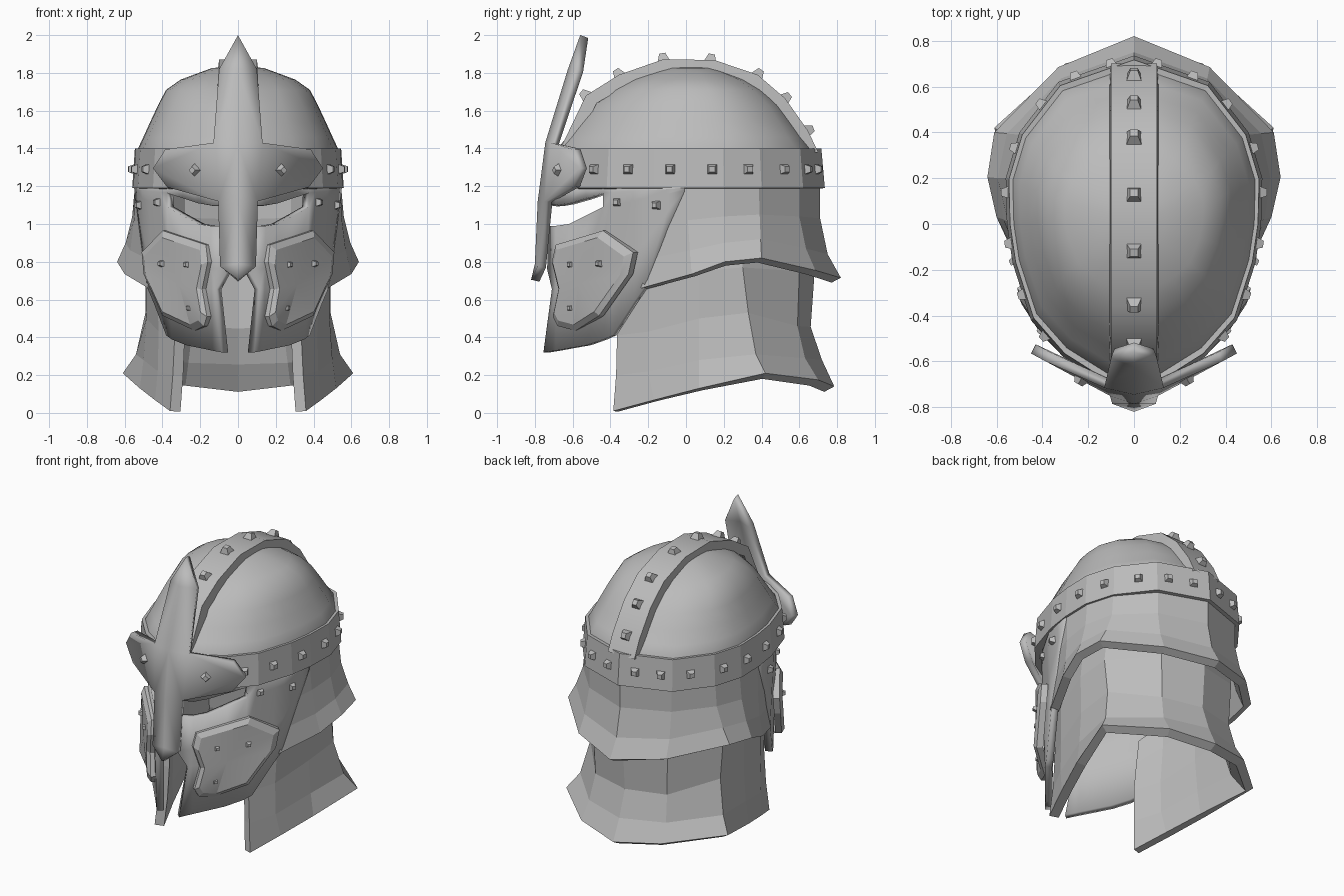
import bpy, bmesh, math
from mathutils import Vector

if "Cube" in bpy.data.objects:
    bpy.data.objects.remove(bpy.data.objects["Cube"])

steel = bpy.data.materials.new("grey_steel")
steel.diffuse_color = (0.5, 0.5, 0.5, 1)
steel.use_nodes = True
steel.node_tree.nodes["Principled BSDF"].inputs["Base Color"].default_value = steel.diffuse_color


def build(name, verts, faces, thick=0, mirror=False, angle=None, closed=False):
    """Mesh with outward normals, optional mirroring in x and inward thickness."""
    me = bpy.data.meshes.new(name)
    me.from_pydata([tuple(v) for v in verts], [], faces)
    bm = bmesh.new()
    bm.from_mesh(me)
    bmesh.ops.recalc_face_normals(bm, faces=bm.faces)
    if not closed:
        out = sum(f.normal.dot(f.calc_center_median() - Vector((0, 0, 1))) * f.calc_area() for f in bm.faces)
        if out < 0:
            bmesh.ops.reverse_faces(bm, faces=bm.faces)
    bm.to_mesh(me)
    bm.free()
    me.materials.append(steel)
    ob = bpy.data.objects.new(name, me)
    bpy.context.collection.objects.link(ob)
    if mirror:
        ob.modifiers.new("mirror", 'MIRROR')
    if thick:
        m = ob.modifiers.new("thickness", 'SOLIDIFY')
        m.thickness, m.offset = thick, -1
    if angle:
        bpy.context.view_layer.objects.active = ob
        ob.select_set(True)
        bpy.ops.object.shade_smooth_by_angle(angle=math.radians(angle))
        ob.select_set(False)
    return ob


def grid(cols, wrap=False):
    """Vertices and quads from equally long columns of points."""
    n, k = len(cols[0]), len(cols)
    faces = [(i * n + j, (i + 1) % k * n + j, (i + 1) % k * n + j + 1, i * n + j + 1)
             for i in range(k if wrap else k - 1) for j in range(n - 1)]
    return [p for c in cols for p in c], faces


def flip(cols):
    """Full set of columns from a half set starting on the centre line."""
    return [[(-x, y, z) for x, y, z in c] for c in cols[:0:-1]] + cols


def interp(table, t):
    for (a, u), (b, v) in zip(table, table[1:]):
        if t <= b:
            break
    return u + (v - u) * (t - a) / (b - a)


# Egg-shaped plan of the brow band, right half from back to front
plan = [(0, .735), (.33, .62), (.5, .4), (.56, .2), (.555, 0), (.53, -.17),
        (.45, -.42), (.31, -.58), (.12, -.7), (0, -.73)]
ring = plan + [(-x, y) for x, y in plan[-2:0:-1]]

# Dome skull: height, side scale, length scale
levels = [(1.3, .955, .955), (1.4, .945, .935), (1.46, .895, .865), (1.54, .83, .785), (1.63, .755, .69),
          (1.71, .68, .56), (1.765, .54, .43), (1.825, .25, .2), (1.84, .01, .01)]
dome = [[(x * sx, .02 + (y - .02) * sy, z) for z, sx, sy in levels] for x, y in ring]
build("dome", *grid(dome, True), angle=50)

# Brow band
band = [[(x * s, y * s, z) for z, s in ((1.19, 1), (1.4, .975))] for x, y in ring]
build("brow_band", *grid(band, True), thick=.05)

# Raised crest strip over the dome
arc = [(-.70, 1.34), (-.65, 1.43), (-.53, 1.68), (-.355, 1.79), (-.12, 1.872), (.15, 1.868),
       (.38, 1.79), (.525, 1.665), (.645, 1.495), (.70, 1.38)]
mid = Vector((0, 1.3))
rows = []
for y, z in arc:
    q = Vector((y, z))
    low = q - (q - mid).normalized() * .07
    rows.append([(-.108, *low), (-.1, *q), (.1, *q), (.108, *low)])
build("crest_strip", *grid(rows), angle=35)

# Upper neck plate, columns from the back round to the cheek
upper = [
    [(0, .71, 1.21), (0, .71, 1.03), (0, .75, .84), (0, .82, .715)],
    [(.31, .60, 1.21), (.31, .60, 1.04), (.32, .635, .87), (.33, .685, .755)],
    [(.49, .385, 1.21), (.505, .39, 1.05), (.555, .395, .92), (.61, .40, .82)],
    [(.545, .2, 1.21), (.56, .2, 1.04), (.595, .2, .90), (.64, .205, .80)],
    [(.54, 0, 1.21), (.55, .01, 1.02), (.57, .02, .86), (.60, .03, .735)],
    [(.515, -.1, 1.21), (.51, -.13, 1.0), (.49, -.18, .82), (.475, -.24, .66)]]
build("upper_neck_plate", *grid(flip(upper)), thick=.055)

# Lower neck plate with flared hem
lower = [
    [(0, .66, .95), (0, .68, .735), (0, .66, .455), (0, .72, .28), (0, .785, .14)],
    [(.28, .56, .95), (.28, .60, .75), (.27, .59, .46), (.29, .63, .29), (.30, .70, .175)],
    [(.47, .30, .95), (.49, .30, .77), (.49, .33, .53), (.54, .37, .31), (.61, .42, .21)],
    [(.48, .08, .92), (.49, .07, .75), (.485, .07, .5), (.50, .07, .28), (.52, .07, .13)],
    [(.43, -.18, .85), (.43, -.19, .68), (.42, -.2, .43), (.425, -.2, .22), (.44, -.17, .068)],
    [(.34, -.33, .75), (.34, -.35, .6), (.335, -.365, .41), (.345, -.37, .2), (.36, -.385, .01)]]
build("lower_neck_plate", *grid(flip(lower)), thick=.06)

# Cheek plates with eye slots, as columns along the face
face_plan = [(-.755, .085), (-.69, .15), (-.56, .27), (-.43, .39), (-.28, .475), (-.2, .52), (0, .55)]


def face_x(y, z):
    return interp(face_plan, y) * (1 - .1 * (1.2 - z))


hem = [(-.69, .33), (-.5, .363), (-.39, .41), (-.28, .58), (-.22, .665), (-.1, .97), (-.01, 1.17)]
slot_low = [(-.69, .99), (-.62, 1.0), (-.44, 1.09), (0, 1.18)]
slot_top = [(-.69, 1.10), (-.62, 1.11), (-.44, 1.165), (0, 1.19)]
cols = [[(.085, -.755, .32), (.115, -.71, .655), (.05, -.735, .76), (.05, -.73, .99), (.05, -.73, 1.1), (.05, -.7, 1.22)]]
for y in (-.69, -.62, -.53, -.44, -.39, -.28, -.22, -.1, -.01):
    b, s, t = interp(hem, y), interp(slot_low, y), interp(slot_top, y)
    zs = [b, b + (s - b) * .5, b + (s - b) * .66, s, t, 1.22]
    cols.append([(face_x(y, z) - (.02 if z > 1.2 else 0), y, z) for z in zs])
verts, faces = grid(cols)
faces = [f for i, f in enumerate(faces) if not (i % 5 == 3 and i // 5 < 4)]
build("cheek_plates", verts, faces, thick=.045, mirror=True, angle=25)

# Raised pads on the cheeks
pad = [(.40, -.44, .965), (.51, -.28, .85), (.50, -.305, .735), (.40, -.46, .515), (.23, -.585, .435),
       (.18, -.68, .46), (.165, -.705, .51), (.19, -.675, .655), (.16, -.71, .80), (.17, -.69, .89)]
out = Vector((.78, -.63, 0))
pts = [Vector(p) for p in pad]
c = sum(pts, Vector()) / len(pts)
n = len(pts)
cols = [[p - out * .04, p, p.lerp(c, .13) + out * .022] for p in pts]
verts, faces = grid(cols, True)
verts.append(c + out * .03)
faces += [(i * 3 + 2, (i + 1) % n * 3 + 2, n * 3) for i in range(n)]
build("cheek_pads", verts, faces, mirror=True, angle=22)

# Cross-shaped nose and brow guard with a tall spike
spine = [(0, -.56, 2.0), (0, -.625, 1.82), (0, -.745, 1.43), (0, -.785, 1.12), (0, -.80, .79), (0, -.82, .705)]
edge = [(.1, -.585, 1.82), (.13, -.715, 1.43), (.105, -.75, 1.12), (.095, -.785, .775)]
wing = [(.385, -.6, 1.395), (.45, -.565, 1.295), (.375, -.6, 1.195)]
build("nose_guard", spine + edge + wing,
      [(0, 1, 6), (1, 2, 7, 6), (2, 3, 8, 7), (3, 4, 9, 8), (4, 5, 9), (7, 10, 11), (7, 11, 8), (8, 11, 12)],
      thick=.045, mirror=True, angle=22)


# Studs: small truncated pyramids gathered into one mesh per group
def studs(name, spots, size, mirror=True, turn=0):
    verts, faces = [], []
    for pos, nor in spots:
        nor = Vector(nor).normalized()
        u = (nor.cross(Vector((0, 0, 1))) if mirror else Vector((1, 0, 0))).normalized()
        v = nor.cross(u)
        k = len(verts)
        for h, r in ((-.015, size * .75), (size * .5, size * .36)):
            for i in range(4):
                a = math.radians(45 + 90 * i + turn)
                verts.append(Vector(pos) + nor * h + (u * math.cos(a) + v * math.sin(a)) * r)
        faces += [(k + 4, k + 5, k + 6, k + 7), (k + 3, k + 2, k + 1, k)]
        faces += [(k + i, k + (i + 1) % 4, k + 4 + (i + 1) % 4, k + 4 + i) for i in range(4)]
    build(name, verts, faces, mirror=mirror, closed=True)


by_y = [(y, x) for x, y in plan[::-1]]
spots = []
for y in (-.49, -.31, -.085, .14, .335, .525, .645, .70):
    slope = (interp(by_y, y + .01) - interp(by_y, y - .01)) / .02
    spots.append(((interp(by_y, y) * .988, y * .988, 1.29), (1, -slope, 0)))
studs("band_studs", spots, .058)
studs("brow_studs", [((.23, -.675, 1.285), (.5, -.87, 0))], .055, turn=45)
studs("temple_studs", [((face_x(y, z), y, z), (.9, -.4, 0)) for y, z in ((-.365, 1.115), (-.16, 1.10))], .047)
studs("pad_studs", [(Vector(p) + out * .02, out) for p in
                    ((.255, -.6, .785), (.39, -.45, .79), (.24, -.6, .555))], .036)
crest = [(-.53, 1.68), (-.355, 1.79), (-.12, 1.872), (.13, 1.868), (.38, 1.79), (.525, 1.665), (.645, 1.495)]
studs("crest_studs", [((0, y, z), (0, y, z - 1.25)) for y, z in crest], .065, mirror=False)
